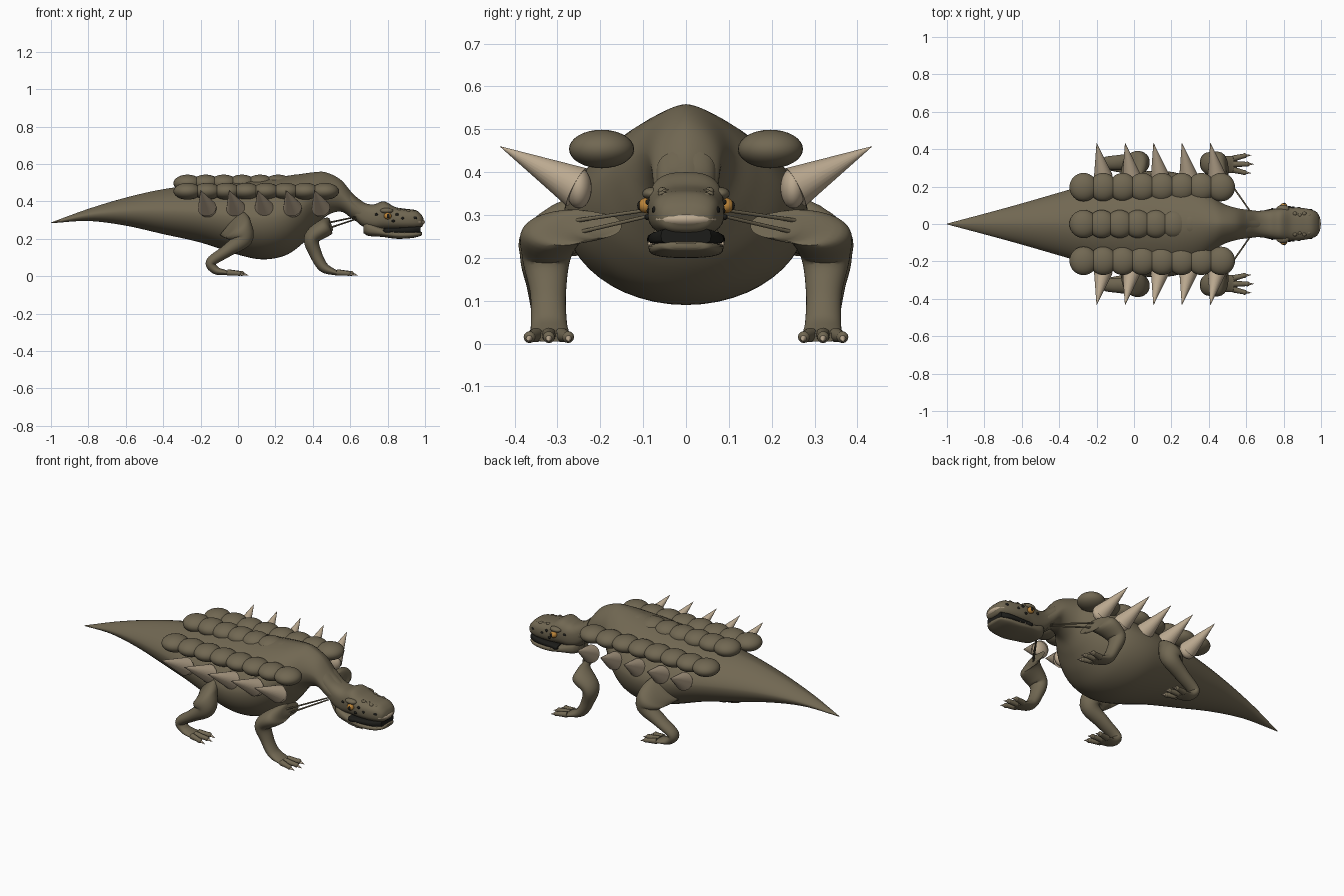
import bpy, bmesh, math
from mathutils import Vector

if "Cube" in bpy.data.objects:
    bpy.data.objects.remove(bpy.data.objects["Cube"])


def material(name, rgb):
    m = bpy.data.materials.new(name)
    m.use_nodes = True
    m.diffuse_color = (*rgb, 1)
    m.node_tree.nodes["Principled BSDF"].inputs["Base Color"].default_value = (*rgb, 1)
    return m


HIDE = material("olive hide", (0.165, 0.137, 0.085))
HORN = material("pale horn", (0.50, 0.40, 0.28))
AMBER = material("amber eye", (0.50, 0.23, 0.04))
DARK = material("dark mouth", (0.012, 0.012, 0.010))


def finish(name, bm, mat):
    bmesh.ops.recalc_face_normals(bm, faces=bm.faces)
    me = bpy.data.meshes.new(name)
    bm.to_mesh(me)
    bm.free()
    me.materials.append(mat)
    ob = bpy.data.objects.new(name, me)
    bpy.context.collection.objects.link(ob)
    for o in bpy.context.selected_objects:
        o.select_set(False)
    ob.select_set(True)
    bpy.context.view_layer.objects.active = ob
    bpy.ops.object.shade_smooth_by_angle(angle=math.radians(50))
    return ob


def spline(keys, steps):
    """Smooth curve through the key stations."""
    keys = [Vector(k) for k in keys]
    pts = [2 * keys[0] - keys[1]] + keys + [2 * keys[-1] - keys[-2]]
    out = []
    for a, b, c, d in zip(pts, pts[1:], pts[2:], pts[3:]):
        for i in range(steps):
            t = i / steps
            out.append(b + (c - a) * t / 2 + (a - 2.5 * b + 2 * c - d / 2) * t * t
                       + (1.5 * (b - c) + (d - a) / 2) * t ** 3)
    return out + [keys[-1]]


def sweep(name, keys, mat, tilt=True, power=2.0, top_power=None, n=32, steps=6):
    """Skin of oval rings; each key is x, y, z, half width, half depth."""
    st = spline(keys, steps)
    bm = bmesh.new()
    rings = []
    for i, s in enumerate(st):
        up = Vector((0, 0, 1))
        if tilt:
            d = Vector(st[min(i + 1, len(st) - 1)][:3]) - Vector(st[max(i - 1, 0)][:3])
            up = d.cross(Vector((0, 1, 0))).normalized()
        ring = []
        for k in range(n):
            a = math.tau * k / n
            c, v = math.cos(a), math.sin(a)
            e = 2 / (top_power if top_power and v > 0 else power)
            side = math.copysign(abs(c) ** e, c) * max(s[3], 0.001)
            lift = math.copysign(abs(v) ** e, v) * max(s[4], 0.001)
            ring.append(bm.verts.new(Vector(s[:3]) + Vector((0, side, 0)) + up * lift))
        rings.append(ring)
    for r, q in zip(rings, rings[1:]):
        for k in range(n):
            bm.faces.new((r[k], r[(k + 1) % n], q[(k + 1) % n], q[k]))
    bm.faces.new(rings[0])
    bm.faces.new(rings[-1])
    return finish(name, bm, mat)


def profile(rows):
    """x, bottom, top, half width -> sweep keys."""
    return [(x, 0, (b + t) / 2, w, (t - b) / 2) for x, b, t, w in rows]


def ball(name, loc, radii, mat, seg=24):
    bm = bmesh.new()
    bmesh.ops.create_uvsphere(bm, u_segments=seg, v_segments=seg // 2, radius=1)
    for v in bm.verts:
        v.co = Vector([v.co[i] * radii[i] + loc[i] for i in range(3)])
    return finish(name, bm, mat)


def cone(name, base, tip, r, mat, r_tip=0.0, seg=16):
    base, tip = Vector(base), Vector(tip)
    d = tip - base
    bm = bmesh.new()
    bmesh.ops.create_cone(bm, cap_ends=True, segments=seg, radius1=r,
                          radius2=max(r_tip, 0.0005), depth=d.length)
    q = Vector((0, 0, 1)).rotation_difference(d)
    for v in bm.verts:
        v.co = q @ v.co + (base + tip) / 2
    return finish(name, bm, mat)


# Body, tail and neck in one skin
sweep("body", profile([
    (-1.0, 0.283, 0.287, 0.002), (-0.8, 0.295, 0.36, 0.055), (-0.6, 0.27, 0.42, 0.11),
    (-0.4, 0.225, 0.465, 0.168), (-0.2, 0.18, 0.49, 0.225), (0.0, 0.115, 0.51, 0.272),
    (0.13, 0.09, 0.52, 0.285), (0.25, 0.11, 0.535, 0.268), (0.34, 0.17, 0.547, 0.225),
    (0.41, 0.25, 0.556, 0.165), (0.47, 0.32, 0.555, 0.112), (0.55, 0.345, 0.515, 0.085),
    (0.62, 0.30, 0.435, 0.075), (0.70, 0.26, 0.375, 0.065)]),
    HIDE, tilt=False, top_power=1.65, n=48)

# Head, lower jaw and mouth
sweep("head", profile([
    (0.60, 0.33, 0.45, 0.07), (0.66, 0.27, 0.40, 0.07), (0.72, 0.25, 0.383, 0.076),
    (0.78, 0.25, 0.40, 0.086), (0.84, 0.25, 0.37, 0.09), (0.90, 0.25, 0.36, 0.086),
    (0.95, 0.253, 0.353, 0.076), (0.98, 0.262, 0.33, 0.06), (0.993, 0.28, 0.305, 0.03)]),
    HIDE, tilt=False, power=2.7)
sweep("lower_jaw", profile([
    (0.67, 0.23, 0.30, 0.05), (0.70, 0.215, 0.29, 0.074), (0.77, 0.21, 0.26, 0.085),
    (0.85, 0.20, 0.243, 0.087), (0.93, 0.204, 0.24, 0.08), (0.975, 0.215, 0.238, 0.058),
    (0.985, 0.222, 0.235, 0.03)]), HIDE, tilt=False, power=2.7)
sweep("mouth", profile([
    (0.78, 0.232, 0.258, 0.088), (0.86, 0.23, 0.26, 0.088), (0.93, 0.23, 0.265, 0.08),
    (0.975, 0.232, 0.27, 0.058)]), DARK, tilt=False, power=4)
ball("beak_plate", (0.957, 0, 0.29), (0.042, 0.072, 0.022), HORN)

# Rounded back plates
for i in range(7):
    ball(f"middle_plate_{i}", (-0.27 + i * 0.097, 0, 0.497), (0.075, 0.075, 0.046), HIDE, 32)

for s, side in ((1, "left"), (-1, "right")):
    for i in range(8):
        ball(f"{side}_plate_{i}", (-0.27 + i * 0.105, s * 0.197, 0.454),
             (0.075, 0.076, 0.045), HIDE, 32)
    # Flank spikes
    for i in range(5):
        x = -0.2 + i * 0.152
        cone(f"{side}_spike_{i}", (x + 0.035, s * 0.255, 0.365), (x, s * 0.434, 0.46),
             0.05, HORN, seg=24)
        ball(f"{side}_spike_root_{i}", (x + 0.037, s * 0.25, 0.363),
             (0.048, 0.03, 0.048), HORN)

    # Legs
    sweep(f"{side}_front_leg", [
        (0.50, s * 0.20, 0.275, 0.05, 0.03), (0.475, s * 0.30, 0.265, 0.075, 0.048),
        (0.395, s * 0.325, 0.205, 0.058, 0.042), (0.415, s * 0.322, 0.12, 0.042, 0.033),
        (0.455, s * 0.32, 0.05, 0.042, 0.028), (0.51, s * 0.318, 0.023, 0.046, 0.017),
        (0.55, s * 0.318, 0.014, 0.045, 0.01)], HIDE)
    sweep(f"{side}_rear_leg", [
        (-0.04, s * 0.20, 0.29, 0.06, 0.09), (0.0, s * 0.30, 0.255, 0.078, 0.082),
        (0.025, s * 0.335, 0.20, 0.052, 0.052), (-0.06, s * 0.33, 0.135, 0.042, 0.034),
        (-0.145, s * 0.325, 0.075, 0.036, 0.027), (-0.12, s * 0.32, 0.032, 0.036, 0.022),
        (-0.07, s * 0.32, 0.02, 0.045, 0.014), (-0.04, s * 0.32, 0.014, 0.045, 0.01)], HIDE)
    # Toes and claws
    for leg, foot in (("front", 0.53), ("rear", -0.055)):
        for k in (-1, 0, 1):
            y = 0.32 + k * 0.03
            reach = foot + 0.075 - 0.015 * abs(k)
            knuckle = (reach, s * (y + k * 0.015), 0.015)
            cone(f"{side}_{leg}_toe_{k + 1}", (foot, s * y, 0.02), knuckle, 0.017, HIDE, 0.012)
            ball(f"{side}_{leg}_knuckle_{k + 1}", knuckle, (0.014, 0.014, 0.014), HIDE, 12)
            cone(f"{side}_{leg}_claw_{k + 1}", knuckle,
                 (reach + 0.037, s * (y + k * 0.018), 0.004), 0.01, HORN)

    # Thin tendons from shoulder to neck
    for k in (0, 1):
        cone(f"{side}_tendon_{k}", (0.48, s * 0.27, 0.255 + k * 0.03),
             (0.63, s * 0.055, 0.305 + k * 0.012), 0.005, HIDE, 0.004, 8)

    # Eyes, nostrils, mouth corners and head scales
    ball(f"{side}_eye", (0.80, s * 0.093, 0.322), (0.02, 0.019, 0.018), AMBER)
    ball(f"{side}_pupil", (0.803, s * 0.108, 0.322), (0.008, 0.006, 0.011), DARK, 12)
    ball(f"{side}_brow", (0.795, s * 0.08, 0.35), (0.035, 0.022, 0.015), HIDE)
    ball(f"{side}_nostril", (0.945, s * 0.07, 0.312), (0.014, 0.01, 0.01), DARK, 12)
    ball(f"{side}_mouth_corner", (0.80, s * 0.083, 0.243), (0.025, 0.008, 0.012), DARK, 12)
    for i, (x, y, z) in enumerate(((0.74, 0.078, 0.33), (0.85, 0.088, 0.33),
                                   (0.88, 0.085, 0.31), (0.83, 0.09, 0.295))):
        ball(f"{side}_dark_scale_{i}", (x, s * y, z), (0.009, 0.007, 0.007), DARK, 12)
    for i in range(4):
        ball(f"{side}_snout_scale_{i}", (0.86 + i * 0.025, s * (0.055 - 0.008 * (i % 2)), 0.355 - 0.004 * i),
             (0.013, 0.011, 0.01), HIDE, 12)
    # Lower teeth
    for i in range(5):
        x = 0.83 + i * 0.03
        y = 0.085 - 0.006 * i
        cone(f"{side}_tooth_{i}", (x, s * y, 0.23), (x, s * y, 0.248), 0.005, HORN, seg=8)
